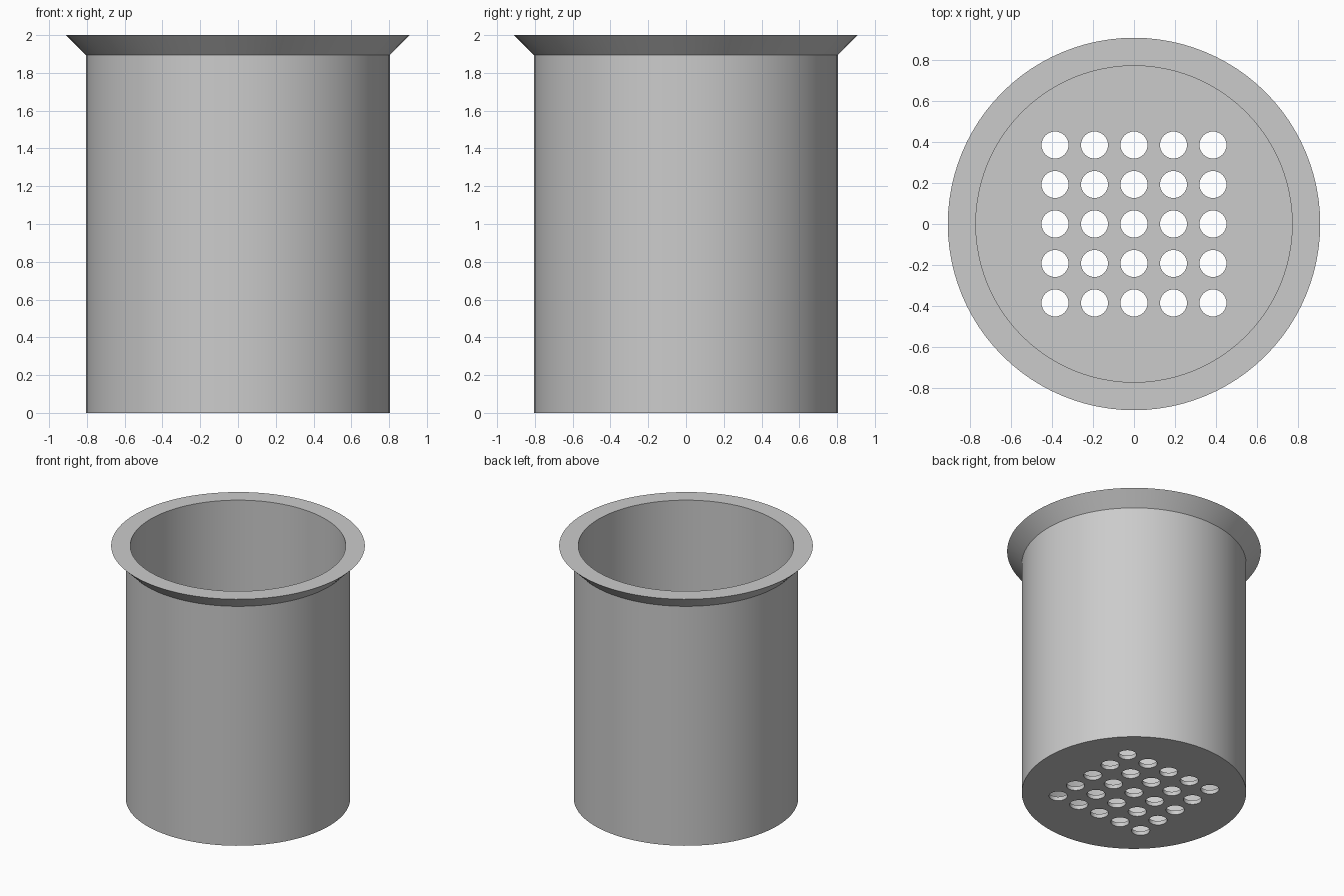
import bpy, bmesh
from math import radians
from mathutils import Matrix

SEGMENTS = 96
OUTER_R, INNER_R, RIM_R = 0.805, 0.773, 0.91
HEIGHT, RIM_BASE, FLOOR = 2.0, 1.895, 0.032
HOLE_R, HOLE_STEP = 0.066, 0.193

cube = bpy.data.objects.get("Cube")
if cube:
    bpy.data.objects.remove(cube, do_unlink=True)


def make_material(name, rgb):
    mat = bpy.data.materials.new(name)
    mat.use_nodes = True
    mat.diffuse_color = (*rgb, 1)
    mat.node_tree.nodes["Principled BSDF"].inputs["Base Color"].default_value = (*rgb, 1)
    return mat


def make_object(name, bm):
    bmesh.ops.recalc_face_normals(bm, faces=bm.faces)
    mesh = bpy.data.meshes.new(name)
    bm.to_mesh(mesh)
    bm.free()
    obj = bpy.data.objects.new(name, mesh)
    bpy.context.collection.objects.link(obj)
    return obj


# Cup body: wall, flared rim and floor as one closed turned shape
bm = bmesh.new()
profile = [(OUTER_R, 0), (OUTER_R, RIM_BASE), (RIM_R, HEIGHT),
           (INNER_R, HEIGHT), (INNER_R, FLOOR)]
rings = []
for radius, z in profile:
    ring = bmesh.ops.create_circle(bm, segments=SEGMENTS, radius=radius,
                                   matrix=Matrix.Translation((0, 0, z)))
    rings.append(ring["verts"])
for low, high in zip(rings, rings[1:]):
    for i in range(SEGMENTS):
        j = (i + 1) % SEGMENTS
        bm.faces.new((low[i], low[j], high[j], high[i]))
bm.faces.new(rings[0])
bm.faces.new(rings[-1])
cup = make_object("strainer_cup", bm)
cup.data.materials.append(make_material("plain grey", (0.6, 0.6, 0.6)))

# Square grid of drain holes through the floor
bm = bmesh.new()
for col in range(-2, 3):
    for row in range(-2, 3):
        bmesh.ops.create_cone(bm, cap_ends=True, segments=32, radius1=HOLE_R,
                              radius2=HOLE_R, depth=0.2,
                              matrix=Matrix.Translation((col * HOLE_STEP, row * HOLE_STEP, 0)))
cutter = make_object("hole_cutter", bm)
cutter.hide_render = True

drill = cup.modifiers.new("drain_holes", "BOOLEAN")
drill.operation = "DIFFERENCE"
drill.solver = "EXACT"
drill.object = cutter

bpy.ops.object.select_all(action="DESELECT")
cup.select_set(True)
bpy.context.view_layer.objects.active = cup
bpy.ops.object.modifier_apply(modifier=drill.name)
bpy.data.objects.remove(cutter, do_unlink=True)

# Smooth walls, crisp rim and hole edges
bpy.ops.object.shade_smooth_by_angle(angle=radians(30))
